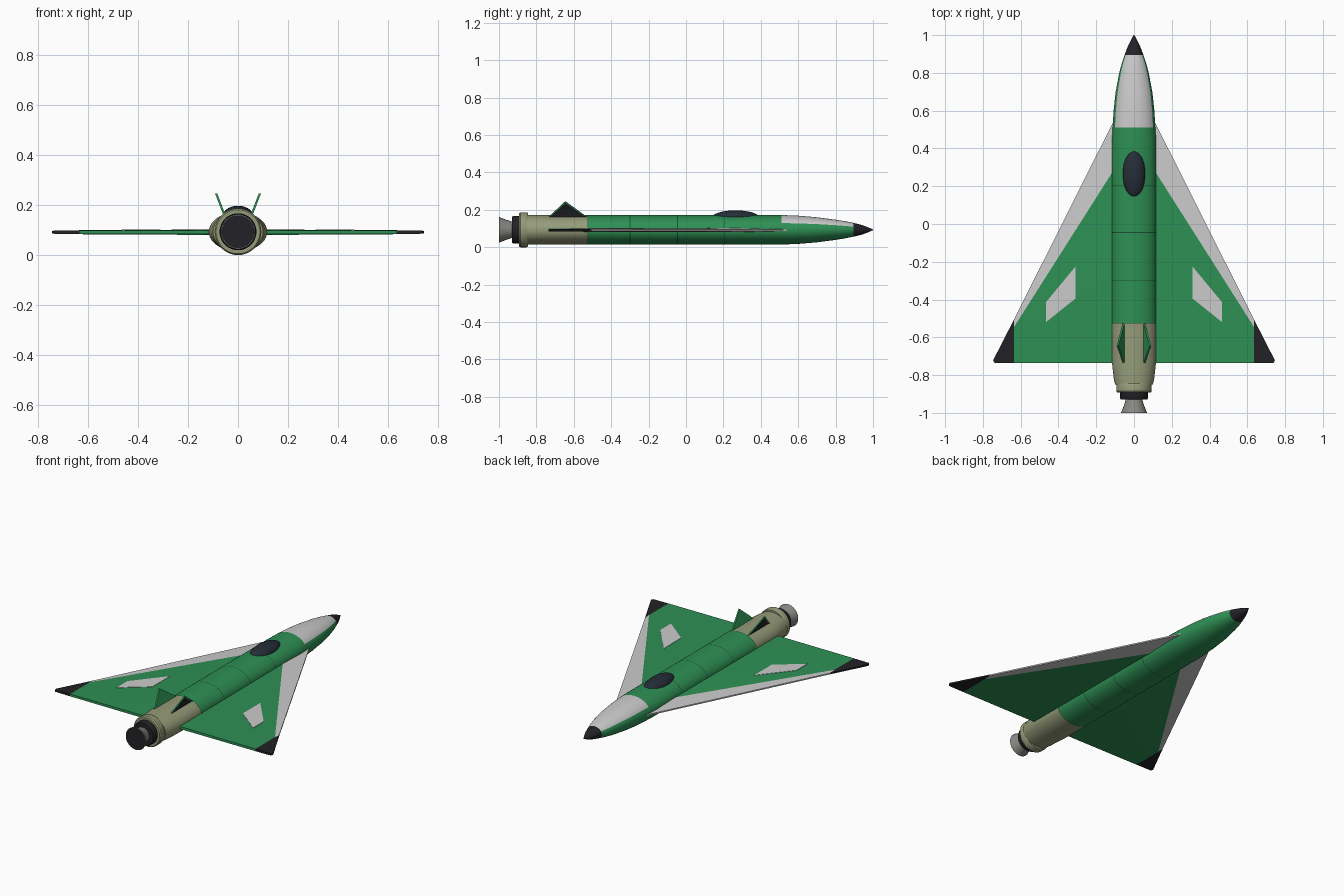
import bpy, bmesh, math

if "Cube" in bpy.data.objects:
    bpy.data.objects.remove(bpy.data.objects["Cube"])

CZ = 0.093  # height of the fuselage axis


def mat(name, rgb):
    m = bpy.data.materials.new(name)
    m.diffuse_color = (*rgb, 1)
    m.use_nodes = True
    m.node_tree.nodes["Principled BSDF"].inputs["Base Color"].default_value = m.diffuse_color
    return m


GREEN = mat("green", (0.027, 0.28, 0.09))
WHITE = mat("white", (0.78, 0.78, 0.75))
OLIVE = mat("olive", (0.30, 0.33, 0.19))
DARK = mat("dark", (0.016, 0.016, 0.02))
LINE = mat("panel_line", (0.01, 0.08, 0.03))
GLASS = mat("canopy_glass", (0.018, 0.026, 0.038))
METAL = mat("nozzle_metal", (0.25, 0.25, 0.23))
ALL = [GREEN, WHITE, OLIVE, DARK, LINE, GLASS, METAL]


def finish(name, bm, mirror=False, angle=30):
    bmesh.ops.recalc_face_normals(bm, faces=bm.faces[:])
    me = bpy.data.meshes.new(name)
    bm.to_mesh(me)
    bm.free()
    for m in ALL:
        me.materials.append(m)
    me.shade_smooth()
    me.set_sharp_from_angle(angle=math.radians(angle))
    ob = bpy.data.objects.new(name, me)
    bpy.context.collection.objects.link(ob)
    if mirror:
        ob.modifiers.new("Mirror", 'MIRROR')
    return ob


def loft(name, profile, n=40, upper=None):
    """Elliptical rings along y: (y, rx, rz, material of next band).
    Bands starting at a y listed in upper get a white top."""
    bm = bmesh.new()
    rings = []
    for y, rx, rz, _ in profile:
        rings.append([bm.verts.new((rx * math.cos(2 * math.pi * i / n), y,
                                    CZ + rz * math.sin(2 * math.pi * i / n))) for i in range(n)])
    for k in range(len(rings) - 1):
        a, b = rings[k], rings[k + 1]
        for i in range(n):
            j = (i + 1) % n
            f = bm.faces.new((a[i], a[j], b[j], b[i]))
            m = profile[k][3]
            deg = 360 * (i + 0.5) / n
            if upper and upper[0] <= profile[k][0] < upper[1] and 27 < deg < 153:
                m = WHITE
            f.material_index = ALL.index(m)
    for ring, m in ((rings[0], profile[0][3]), (rings[-1], profile[-1][3])):
        bm.faces.new(ring).material_index = ALL.index(m)
    return finish(name, bm)


# Fuselage with painted bands, panel lines and ogive nose
RX, RZ = 0.117, 0.079
body = [(-0.85, 0.1, RZ, OLIVE), (-0.82, 0.107, RZ, OLIVE), (-0.73, RX, RZ, OLIVE)]
for y, before in ((-0.525, GREEN), (-0.30, GREEN), (-0.045, GREEN), (0.205, GREEN)):
    body += [(y - 0.002, RX, RZ, LINE), (y + 0.002, RX, RZ, before)]
body += [(0.45, RX, RZ, GREEN), (0.51, 0.113, RZ, GREEN), (0.6, 0.108, 0.0755, GREEN),
         (0.7, 0.097, 0.067, GREEN), (0.8, 0.078, 0.054, GREEN), (0.85, 0.065, 0.046, GREEN),
         (0.895, 0.050, 0.037, DARK), (0.94, 0.033, 0.026, DARK),
         (0.975, 0.016, 0.013, DARK), (1.0, 0.002, 0.002, DARK)]
loft("fuselage", body, upper=(0.5, 0.89))

# Engine collar, dark ring and flared nozzle
loft("engine_collar", [(-0.893, 0.088, 0.088, OLIVE), (-0.885, 0.0935, 0.0935, OLIVE),
                       (-0.852, 0.0935, 0.0935, OLIVE), (-0.845, 0.09, 0.09, OLIVE)])
loft("engine_ring", [(-0.93, 0.070, 0.070, DARK), (-0.922, 0.074, 0.074, DARK),
                     (-0.89, 0.074, 0.074, DARK)])
loft("nozzle", [(-1.0, 0.069, 0.069, METAL), (-0.965, 0.055, 0.055, METAL),
                (-0.925, 0.042, 0.042, METAL)])
loft("nozzle_opening", [(-1.0, 0.066, 0.066, DARK), (-0.999, 0.066, 0.066, DARK)])
bpy.data.objects["nozzle_opening"].location.y = -0.0005

# Canopy
bm = bmesh.new()
bmesh.ops.create_uvsphere(bm, u_segments=32, v_segments=16, radius=1)
for v in bm.verts:
    v.co = (v.co.x * 0.06, 0.265 + v.co.y * 0.128, 0.157 + v.co.z * 0.04)
for f in bm.faces:
    f.material_index = ALL.index(GLASS)
finish("canopy", bm)

# Delta wings: (x, y, half thickness), shared points between painted zones
P = [(0.07, 0.62, 0.004), (0.07, 0.344, 0.011), (0.07, -0.735, 0.008), (0.635, -0.545, 0.008),
     (0.635, -0.505, 0.004), (0.635, -0.735, 0.007), (0.746, -0.722, 0.005), (0.738, -0.735, 0.006)]
zones = [((0, 1, 3, 4), WHITE), ((1, 2, 5, 3), GREEN), ((4, 3, 5, 7, 6), DARK)]
outline = [(0, 4, WHITE), (4, 6, DARK), (6, 7, DARK), (7, 5, DARK), (5, 2, GREEN),
           (2, 1, GREEN), (1, 0, WHITE)]
bm = bmesh.new()
top = [bm.verts.new((x, y, CZ - 0.002 + h)) for x, y, h in P]
low = [bm.verts.new((x, y, CZ - 0.002 - h)) for x, y, h in P]
for idx, m in zones:
    for side in (top, low):
        bm.faces.new([side[i] for i in idx]).material_index = ALL.index(m)
for a, b, m in outline:
    bm.faces.new((top[a], top[b], low[b], low[a])).material_index = ALL.index(m)
finish("wings", bm, mirror=True)

# White markings on top of the wings
bm = bmesh.new()
mark = [(0.31, -0.225), (0.31, -0.395), (0.467, -0.52), (0.467, -0.415)]
f = bm.faces.new([bm.verts.new((x, y, 0.096)) for x, y in mark])
ext = bmesh.ops.extrude_face_region(bm, geom=[f])["geom"]
for v in ext:
    if isinstance(v, bmesh.types.BMVert):
        v.co.z = 0.1015
for f in bm.faces:
    f.material_index = ALL.index(WHITE)
finish("wing_panels", bm, mirror=True)

# Splayed tail fins with a dark inset on the outer face
bm = bmesh.new()
fin = [(0.056, -0.515, 0.152), (0.056, -0.745, 0.152), (0.092, -0.645, 0.246)]
inner = [bm.verts.new((x - 0.009, y, z)) for x, y, z in fin]
outer = [bm.verts.new(p) for p in fin]
bm.faces.new(inner)
face = bm.faces.new(outer)
for i in range(3):
    j = (i + 1) % 3
    bm.faces.new((inner[i], inner[j], outer[j], outer[i]))
bmesh.ops.recalc_face_normals(bm, faces=bm.faces[:])
bmesh.ops.inset_region(bm, faces=[face], thickness=0.013, depth=-0.002)
face.material_index = ALL.index(DARK)
finish("tail_fins", bm, mirror=True)
